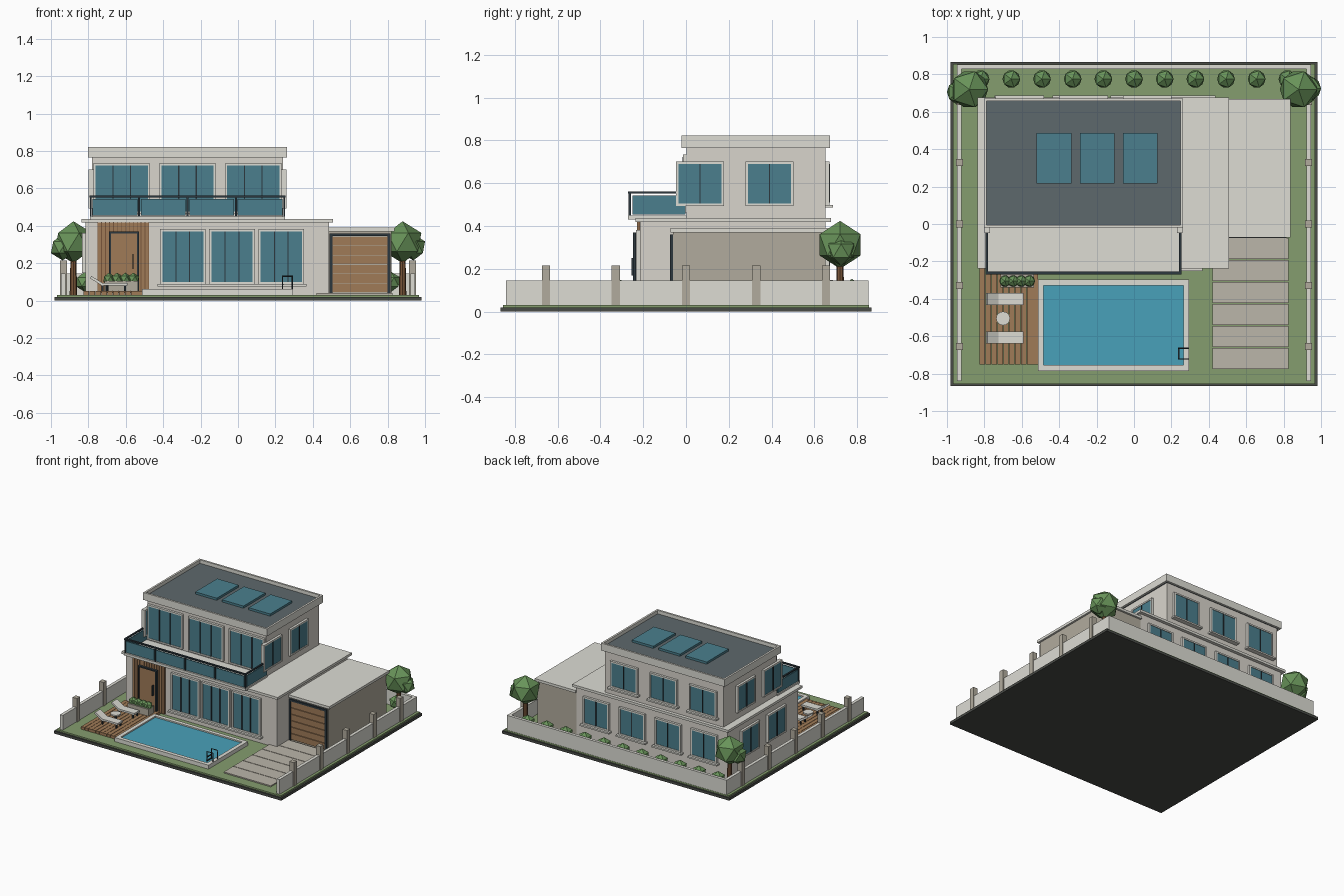
import bpy, bmesh, math
from mathutils import Vector, Matrix

if "Cube" in bpy.data.objects:
    bpy.data.objects.remove(bpy.data.objects["Cube"])


def mat(name, r, g, b):
    m = bpy.data.materials.new(name)
    m.diffuse_color = [(c / 255) ** 2.2 for c in (r, g, b)] + [1]
    m.use_nodes = True
    m.node_tree.nodes["Principled BSDF"].inputs["Base Color"].default_value = m.diffuse_color
    return m


WALL = mat("wall", 216, 212, 203)
TRIM = mat("trim", 220, 219, 211)
TAUPE = mat("taupe", 176, 170, 156)
GLASS = mat("glass", 76, 126, 140)
DARK = mat("dark_metal", 48, 58, 64)
ROOF = mat("roof", 94, 104, 108)
WOOD = mat("wood", 158, 122, 88)
TRUNK = mat("trunk", 120, 86, 60)
GRASS = mat("grass", 132, 156, 110)
WATER = mat("water", 74, 160, 184)
LEAF = mat("leaf", 104, 146, 90)
PAVE = mat("paving", 186, 180, 168)
BASE = mat("base", 74, 76, 72)


def finish(name, bm, m):
    me = bpy.data.meshes.new(name)
    bm.to_mesh(me)
    bm.free()
    me.materials.append(m)
    ob = bpy.data.objects.new(name, me)
    bpy.context.collection.objects.link(ob)
    return ob


def boxes(name, m, *items):
    """One object from boxes given as (x0, x1, y0, y1, z0, z1)."""
    bm = bmesh.new()
    for x0, x1, y0, y1, z0, z1 in items:
        c = Vector((x0 + x1, y0 + y1, z0 + z1)) / 2
        s = (abs(x1 - x0), abs(y1 - y0), abs(z1 - z0), 1)
        bmesh.ops.create_cube(bm, size=1, matrix=Matrix.Translation(c) @ Matrix.Diagonal(s))
    return finish(name, bm, m)


def ring(x0, x1, y0, y1, z0, z1, t):
    """Four boxes forming a flat rectangular ring of width t."""
    return [(x0, x1, y0, y0 + t, z0, z1), (x0, x1, y1 - t, y1, z0, z1),
            (x0, x0 + t, y0 + t, y1 - t, z0, z1), (x1 - t, x1, y0 + t, y1 - t, z0, z1)]


def balls(name, m, *items):
    bm = bmesh.new()
    for x, y, z, r in items:
        bmesh.ops.create_icosphere(bm, subdivisions=1, radius=r, matrix=Matrix.Translation((x, y, z)))
    return finish(name, bm, m)


def cylinder(name, m, x, y, z0, z1, r0, r1, n=12):
    bm = bmesh.new()
    bmesh.ops.create_cone(bm, cap_ends=True, segments=n, radius1=r0, radius2=r1, depth=z1 - z0,
                          matrix=Matrix.Translation((x, y, (z0 + z1) / 2)))
    return finish(name, bm, m)


def window(name, side, wall, c, w, z0, z1, panes=2, sill=True):
    """Framed window centred at c along a wall plane facing the given side."""
    sgn = -1 if side in ("front", "left") else 1

    def b(u0, u1, d, za, zb):
        d0, d1 = sorted((wall - sgn * 0.01, wall + sgn * d))
        return (u0, u1, d0, d1, za, zb) if side in ("front", "back") else (d0, d1, u0, u1, za, zb)
    a, e, f = c - w / 2, c + w / 2, 0.012
    boxes(name + "_frame", TRIM, b(a - f, a, .018, z0 - f, z1 + f), b(e, e + f, .018, z0 - f, z1 + f),
          b(a, e, .018, z1, z1 + f), b(a, e, .018, z0 - f, z0))
    boxes(name + "_glass", GLASS, b(a, e, .014, z0, z1))
    boxes(name + "_mullions", DARK, *[b(a + w * i / panes - .003, a + w * i / panes + .003, .02, z0, z1)
                                      for i in range(1, panes)])
    if sill:
        boxes(name + "_sill", TRIM, b(a - .025, e + .025, .036, z0 - f - .012, z0 - f))


# Ground plate and lawn
boxes("base_plate", BASE, (-.98, .98, -.867, .867, 0, .02))
boxes("lawn", GRASS, (-.968, .968, -.855, .855, .02, .031))

# Boundary walls and posts
boxes("boundary_walls", TRIM, (-.947, -.922, -.84, .853, .03, .145), (.922, .947, -.84, .853, .03, .145),
      (-.922, .922, .83, .853, .03, .145))
boxes("boundary_posts", TAUPE, *[(s * .934 - .019, s * .934 + .019, y - .019, y + .019, .03, .215)
                                 for s in (-1, 1) for y in (-.655, -.328, 0, .328, .655)])

# Main storeys, slabs and roof
boxes("ground_floor", WALL, (-.815, .487, -.215, .652, .03, .42))
boxes("ground_roof_slab", TRIM, (-.837, .507, -.237, .677, .418, .437))
boxes("upper_floor", WALL, (-.78, .24, .003, .652, .435, .775))
boxes("roof_parapet", TRIM, *ring(-.803, .263, -.02, .672, .765, .822, .015))
boxes("roof_deck", ROOF, (-.79, .25, -.007, .66, .765, .795))
boxes("roof_panels", GLASS, *[(x, x + .185, .217, .487, .795, .812) for x in (-.52, -.29, -.06)])

# Garage
boxes("garage_body", TAUPE, (.487, .822, -.06, .652, .03, .372))
boxes("garage_roof", TRIM, (.487, .837, -.072, .667, .37, .39))
boxes("garage_door_frame", DARK, (.49, .505, -.075, -.05, .04, .36), (.8, .815, -.075, -.05, .04, .36),
      (.49, .815, -.075, -.05, .345, .36))
boxes("garage_door", WOOD, *[(.505, .8, -.068, -.05, .045 + i * .05, .091 + i * .05) for i in range(6)])
boxes("driveway", PAVE, *[(.42, .825, -.775 + i * .1175, -.775 + i * .1175 + .113, .03, .04) for i in range(6)])

# Windows
for i in range(3):
    window(f"front_lower_window_{i}", "front", -.215, -.295 + i * .263, .22, .1, .37, 3)
    window(f"front_upper_window_{i}", "front", .003, -.622 + i * .352, .28, .475, .722, 3, False)
    window(f"back_upper_window_{i}", "back", .652, -.61 + i * .34, .21, .51, .69)
for i in range(4):
    window(f"back_lower_window_{i}", "back", .652, -.62 + i * .31, .2, .16, .35)
for i, y in enumerate((.065, .39)):
    window(f"right_upper_window_{i}", "right", .24, y, .2, .505, .69, 2, False)
    window(f"left_upper_window_{i}", "left", -.78, y, .2, .505, .69, 2, False)
    window(f"left_lower_window_{i}", "left", -.815, y, .2, .16, .35, 2, False)

# Entrance: slatted cladding, door, handle, step
boxes("entrance_cladding", TRUNK, (-.75, -.475, -.222, -.21, .04, .418))
boxes("cladding_slats", WOOD, *[(-.749 + i * .0212, -.732 + i * .0212, -.23, -.215, .04, .418) for i in range(13)])
boxes("door_frame", DARK, (-.69, -.68, -.248, -.21, .05, .37), (-.54, -.53, -.248, -.21, .05, .37),
      (-.69, -.53, -.248, -.21, .36, .37))
boxes("front_door", WOOD, (-.68, -.54, -.24, -.21, .05, .36))
boxes("door_handle", DARK, (-.565, -.558, -.255, -.24, .17, .25))

# Balcony with glass railing
boxes("balcony_slab", TRIM, (-.792, .252, -.27, .003, .43, .45))
xs = [-.787 + i * .2585 for i in range(5)]
boxes("balcony_glass", GLASS, *[(a + .01, b - .01, -.266, -.258, .455, .542) for a, b in zip(xs, xs[1:])],
      *[(x - .004, x + .004, -.25, -.002, .455, .542) for x in (xs[0], xs[-1])])
boxes("balcony_rail", DARK, *[(x - .005, x + .005, -.268, -.256, .45, .555) for x in xs],
      (-.793, .253, -.27, -.255, .552, .562),
      *[(x - .006, x + .006, -.256, .003, .552, .562) for x in (xs[0], xs[-1])])

# Pool and ladder
boxes("pool_coping", TRIM, *ring(-.513, .295, -.785, -.298, .03, .062, .03))
boxes("pool_water", WATER, (-.49, .27, -.76, -.325, .03, .052))
for i, y in enumerate((-.664, -.722)):
    cu = bpy.data.curves.new("pool_ladder_rail", "CURVE")
    cu.dimensions, cu.bevel_depth, cu.bevel_resolution = "3D", .004, 1
    sp = cu.splines.new("POLY")
    pts = [(.29, .06), (.29, .13), (.238, .13), (.238, .045)]
    sp.points.add(3)
    for p, (x, z) in zip(sp.points, pts):
        p.co = (x, y, z, 1)
    cu.materials.append(DARK)
    bpy.context.collection.objects.link(bpy.data.objects.new(f"pool_ladder_rail_{i}", cu))
boxes("pool_ladder_rungs", DARK, *[(.234, .242, -.722, -.664, z, z + .007) for z in (.055, .083)])

# Timber deck
boxes("deck_planks", WOOD, *[(-.825 + i * .0315, -.796 + i * .0315, -.752, -.215, .03, .052) for i in range(10)])

# Sun loungers with raised backrests, and table
for i, y in enumerate((-.402, -.607)):
    boxes(f"lounger_seat_{i}", TRIM, (-.735, -.59, y - .032, y + .032, .08, .094))
    back = boxes(f"lounger_back_{i}", TRIM, (-.075, 0, -.032, .032, 0, .014))
    back.location = (-.728, y, .08)
    back.rotation_euler.y = math.radians(32)
    boxes(f"lounger_legs_{i}", DARK, *[(x, x + .01, y + s * .025 - .005, y + s * .025 + .005, .05, .082)
                                       for x in (-.73, -.61) for s in (-1, 1)])
cylinder("side_table_top", TRIM, -.7, -.505, .085, .095, .037, .037, 16)
cylinder("side_table_leg", DARK, -.7, -.505, .05, .086, .008, .008, 8)

# Planter, hedge and trees
boxes("planter_box", TAUPE, (-.715, -.535, -.34, -.268, .05, .105))
balls("planter_plants", LEAF, *[(-.69 + i * .0435, -.305, .115, .034) for i in range(4)])
balls("hedge_bushes", LEAF, *[(-.82 + i * .164, .775, .1, .053) for i in range(11)])
for s, n in ((-1, "left"), (1, "right")):
    cylinder(f"{n}_tree_trunk", TRUNK, s * .88, .72, .03, .26, .02, .015, 8)
    balls(f"{n}_tree_crown", LEAF, (s * .88, .72, .312, .112), (s * .937, .715 + s * .01, .285, .0705))
